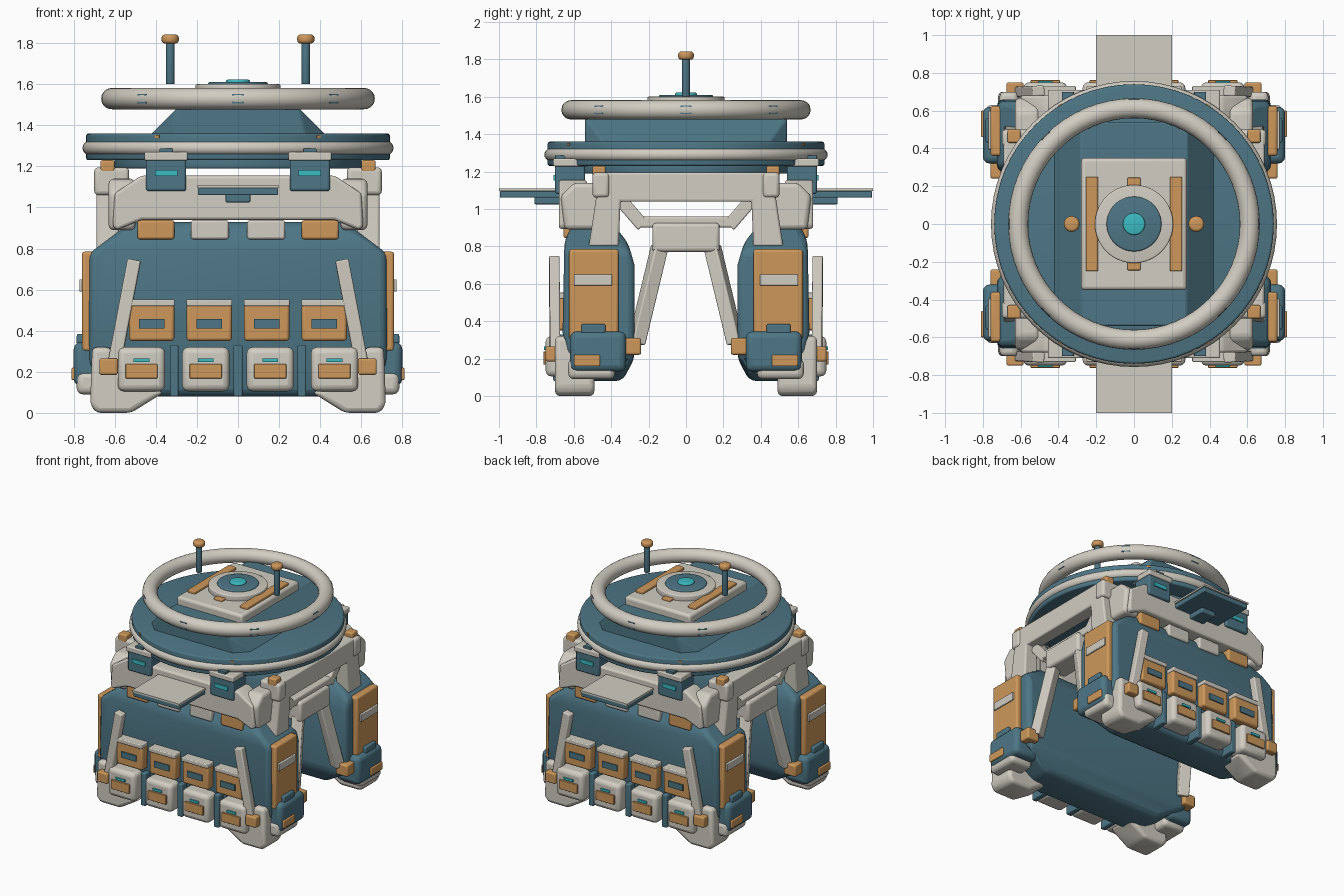
import bpy, bmesh, math
from mathutils import Vector, Matrix

cube = bpy.data.objects.get("Cube")
if cube:
    bpy.data.objects.remove(cube, do_unlink=True)


def material(name, r, g, b):
    m = bpy.data.materials.new(name)
    m.use_nodes = True
    m.diffuse_color = (r, g, b, 1)
    m.node_tree.nodes["Principled BSDF"].inputs["Base Color"].default_value = (r, g, b, 1)
    return m


BLUE = material("slate blue", 0.075, 0.18, 0.235)
GREY = material("warm grey", 0.64, 0.61, 0.54)
TAN = material("orange tan", 0.62, 0.315, 0.105)
TEAL = material("bright teal", 0.045, 0.5, 0.54)


def finish(name, bm, mat, mirror="XY", bevel=0.0):
    """Turn a bmesh into an object, with rounded edges and mirrored copies."""
    bmesh.ops.recalc_face_normals(bm, faces=bm.faces)
    mesh = bpy.data.meshes.new(name)
    bm.to_mesh(mesh)
    bm.free()
    mesh.materials.append(mat)
    ob = bpy.data.objects.new(name, mesh)
    bpy.context.collection.objects.link(ob)
    if bevel:
        mod = ob.modifiers.new("Bevel", "BEVEL")
        mod.width, mod.segments, mod.limit_method = bevel, 3, "ANGLE"
        mod.angle_limit = math.radians(20)
    if mirror:
        mod = ob.modifiers.new("Mirror", "MIRROR")
        mod.use_axis = ("X" in mirror, "Y" in mirror, False)
        mod.use_mirror_merge = False
    bpy.ops.object.select_all(action="DESELECT")
    ob.select_set(True)
    bpy.context.view_layer.objects.active = ob
    bpy.ops.object.shade_smooth_by_angle(angle=math.radians(35))
    return ob


def box(name, x, y, z, mat, mirror="XY", bevel=0.0, turn=0.0):
    """Box between the given (low, high) pairs, turned about the vertical axis."""
    bm = bmesh.new()
    mid = Vector([sum(r) / 2 for r in (x, y, z)])
    size = [r[1] - r[0] for r in (x, y, z)]
    bmesh.ops.create_cube(bm, size=1, matrix=Matrix.Rotation(turn, 4, "Z")
                          @ Matrix.Translation(mid) @ Matrix.Diagonal((*size, 1)))
    return finish(name, bm, mat, mirror, bevel)


def prism(name, pts, axis, a, b, mat, mirror="XY", bevel=0.0, cuts=()):
    """Extrude a profile along x (points are y,z) or along y (points are x,z)."""
    bm = bmesh.new()
    place = (lambda p, t: (t, *p)) if axis == "x" else (lambda p, t: (p[0], t, p[1]))
    face = bm.faces.new([bm.verts.new(place(p, a)) for p in pts])
    new = bmesh.ops.extrude_face_region(bm, geom=[face])["geom"]
    shift = (b - a, 0, 0) if axis == "x" else (0, b - a, 0)
    bmesh.ops.translate(bm, verts=[v for v in new if isinstance(v, bmesh.types.BMVert)], vec=shift)
    for co, no in cuts:
        geom = bm.verts[:] + bm.edges[:] + bm.faces[:]
        out = bmesh.ops.bisect_plane(bm, geom=geom, plane_co=co, plane_no=no, clear_outer=True)
        rim = [e for e in out["geom_cut"] if isinstance(e, bmesh.types.BMEdge)]
        bmesh.ops.edgenet_fill(bm, edges=rim)
    return finish(name, bm, mat, mirror, bevel)


def beam(name, p, q, wx, wy, mat):
    """Slanted bar from p to q."""
    p, q = Vector(p), Vector(q)
    bm = bmesh.new()
    rot = (q - p).to_track_quat("Z", "Y").to_matrix().to_4x4()
    bmesh.ops.create_cube(bm, size=1, matrix=Matrix.Translation((p + q) / 2) @ rot
                          @ Matrix.Diagonal((wx, wy, (q - p).length, 1)))
    return finish(name, bm, mat, "XY", 0.008)


def lathe(name, profile, mat, mirror="", x=0.0, steps=64, closed=False):
    """Spin an (r, z) profile around a vertical axis."""
    bm = bmesh.new()
    vs = [bm.verts.new((r, 0, z)) for r, z in profile]
    es = [bm.edges.new(e) for e in zip(vs, vs[1:])]
    if closed:
        es.append(bm.edges.new((vs[-1], vs[0])))
    bmesh.ops.spin(bm, geom=vs + es, cent=(0, 0, 0), axis=(0, 0, 1), angle=math.tau, steps=steps)
    bmesh.ops.remove_doubles(bm, verts=bm.verts, dist=0.0001)
    bmesh.ops.translate(bm, verts=bm.verts, vec=(x, 0, 0))
    return finish(name, bm, mat, mirror)


def disc(name, r, z0, z1, mat, c=0.008, **kw):
    """Solid disc whose rim is rounded by c."""
    arc = [(math.sin(a), math.cos(a)) for a in (0, math.pi / 6, math.pi / 3, math.pi / 2)]
    low = [(r - c + c * s, z0 + c - c * k) for s, k in arc]
    high = [(r - c + c * s, z1 - c + c * k) for s, k in reversed(arc)]
    return lathe(name, [(0, z0), *low, *high, (0, z1)], mat, **kw)


def ring(name, major, minor, height, z, mat):
    angles = [math.tau * i / 20 for i in range(20)]
    return lathe(name, [(major + minor * math.cos(a), z + height * math.sin(a)) for a in angles],
                 mat, closed=True)


# Front and back leg slabs with clipped corners
cuts = []
for s in (-1, 1):
    cuts += [((s * 0.52, 0, 0.93), (s * 0.6, 0, 0.8)), ((s * 0.5, 0, 0.08), (s * 0.5, 0, -0.8))]
prism("leg_slab", [(-0.4, 0.93), (-0.6, 0.93), (-0.65, 0.83), (-0.66, 0.34), (-0.61, 0.08),
                   (-0.34, 0.08), (-0.275, 0.2), (-0.275, 0.7), (-0.31, 0.82)],
      "x", -0.725, 0.725, BLUE, "Y", 0.045, cuts)

# Corner feet
prism("foot", [(0.52, 0), (0.69, 0), (0.72, 0.04), (0.71, 0.32), (0.62, 0.32), (0.56, 0.16), (0.36, 0.1)],
      "y", -0.7, -0.49, GREY, bevel=0.025)
box("foot_side_pad", (0.6, 0.785), (-0.63, -0.38), (0.09, 0.2), GREY, bevel=0.03)

# Side of each leg: panel, strip and hip box
box("side_panel", (0.69, 0.76), (-0.625, -0.36), (0.3, 0.785), TAN, bevel=0.015)
box("side_panel_strip", (0.75, 0.772), (-0.6, -0.395), (0.59, 0.65), GREY, bevel=0.005)
box("side_box", (0.6, 0.8), (-0.62, -0.32), (0.13, 0.345), BLUE, bevel=0.035)
box("side_box_latch", (0.72, 0.785), (-0.56, -0.43), (0.33, 0.385), BLUE, bevel=0.01)
box("side_box_plate", (0.78, 0.81), (-0.6, -0.46), (0.16, 0.22), TAN, bevel=0.006)

# Pouches, boxes and fins on the outer leg faces
for i, x in enumerate((0.14, 0.42)):
    box(f"upper_pouch_{i}", (x - 0.11, x + 0.11), (-0.72, -0.62), (0.35, 0.53), TAN, bevel=0.015)
    box(f"upper_pouch_lid_{i}", (x - 0.112, x + 0.112), (-0.73, -0.62), (0.52, 0.552), GREY, bevel=0.006)
    box(f"upper_pouch_slot_{i}", (x - 0.062, x + 0.062), (-0.728, -0.7), (0.412, 0.458), BLUE)
for i, x in enumerate((0.157, 0.47)):
    box(f"lower_pouch_{i}", (x - 0.115, x + 0.115), (-0.75, -0.6), (0.105, 0.32), GREY, bevel=0.03)
    box(f"lower_pouch_plate_{i}", (x - 0.078, x + 0.078), (-0.762, -0.73), (0.168, 0.238), TAN, bevel=0.004)
    box(f"lower_pouch_light_{i}", (x - 0.038, x + 0.038), (-0.758, -0.73), (0.247, 0.265), TEAL)
box("outer_fin", (0.29, 0.332), (-0.71, -0.58), (0.08, 0.33), BLUE, bevel=0.008)
box("middle_fin", (-0.022, 0.022), (-0.71, -0.58), (0.08, 0.33), BLUE, "Y", 0.008)
box("grey_top_panel", (0.045, 0.23), (-0.655, -0.56), (0.845, 0.938), GREY, bevel=0.012)
box("tan_top_panel", (0.31, 0.49), (-0.655, -0.56), (0.845, 0.938), TAN, bevel=0.012)

# Outer braces and their blocks
beam("outer_brace", (0.605, -0.7, 0.22), (0.505, -0.705, 0.745), 0.055, 0.065, GREY)
box("outer_brace_block", (0.585, 0.675), (-0.75, -0.66), (0.185, 0.265), TAN, bevel=0.01)

# Cross beams at the front and back of the frame
prism("cross_beam", [(-0.47, 0.94), (-0.59, 0.89), (-0.61, 0.91), (-0.6, 1.07), (-0.47, 1.155),
                     (0.47, 1.155), (0.6, 1.07), (0.61, 0.91), (0.59, 0.89), (0.47, 0.94)],
      "y", -0.68, -0.53, GREY, "Y", 0.02)

# Side arches with corner posts and studs
prism("side_arch", [(-0.47, 1.195), (-0.47, 1.13), (-0.52, 0.8), (-0.36, 0.8), (-0.35, 1.04),
                    (0.35, 1.04), (0.36, 0.8), (0.52, 0.8), (0.47, 1.13), (0.47, 1.195)],
      "x", 0.58, 0.69, GREY, "X", 0.012)
box("arch_end", (0.53, 0.7), (-0.5, -0.41), (1.06, 1.195), GREY, bevel=0.02)
prism("corner_post", [(-0.65, 0.89), (-0.4, 0.89), (-0.4, 1.14), (-0.6, 1.14), (-0.67, 1.07)],
      "x", 0.5, 0.63, GREY, bevel=0.025)
box("corner_stud", (0.6, 0.67), (-0.5, -0.43), (1.17, 1.23), TAN, bevel=0.01)

# Inner hip joint and struts
box("hip_block", (0.48, 0.66), (-0.18, 0.18), (0.77, 0.925), GREY, "X", 0.02)
box("hip_lip", (0.5, 0.63), (-0.25, 0.25), (0.9, 0.96), GREY, "X", 0.012)
beam("upper_strut", (0.58, -0.23, 0.91), (0.58, -0.36, 1.06), 0.1, 0.07, GREY)
beam("inner_strut", (0.61, -0.14, 0.8), (0.66, -0.265, 0.28), 0.08, 0.075, GREY)
box("inner_strut_block", (0.66, 0.76), (-0.335, -0.24), (0.22, 0.31), TAN, bevel=0.012)

# Lamp boxes and fold-out trays
box("lamp_box", (0.252, 0.448), (-0.7, -0.54), (1.08, 1.24), BLUE, bevel=0.012)
box("lamp_cap", (0.245, 0.455), (-0.71, -0.52), (1.228, 1.27), GREY, bevel=0.008)
box("lamp_latch", (0.318, 0.382), (-0.7, -0.6), (1.26, 1.287), BLUE, bevel=0.004)
box("lamp_light", (0.295, 0.405), (-0.708, -0.68), (1.152, 1.182), TEAL)
box("tray_base", (-0.195, 0.195), (-0.995, -0.66), (1.06, 1.095), BLUE, "Y", 0.006)
box("tray_top", (-0.2, 0.2), (-1.0, -0.66), (1.095, 1.108), GREY, "Y")
box("tray_bracket", (-0.06, 0.06), (-0.81, -0.66), (1.025, 1.065), BLUE, "Y", 0.006)

# Round deck with small rim markers
disc("deck_core", 0.6, 1.19, 1.25, BLUE)
disc("deck", 0.74, 1.23, 1.36, BLUE, 0.012)
ring("deck_bumper", 0.722, 0.035, 0.035, 1.29, GREY)
for s in (-1, 1):
    box("deck_marker", (-0.012, 0.012), (-0.744, -0.72), (1.338, 1.352), TAN, "Y", 0, s * math.radians(32))

# Roof with sloping sides
prism("roof", [(-0.43, 1.35), (-0.28, 1.5), (0.28, 1.5), (0.43, 1.35)], "y", -0.54, 0.54, BLUE, "", 0.01,
      [((sx * 0.33, sy * 0.54, 1.36), (sx * 0.7, sy * 0.7, 0.2)) for sx in (-1, 1) for sy in (-1, 1)])
box("roof_plate", (-0.28, 0.28), (-0.35, 0.35), (1.48, 1.56), GREY, "", 0.02)
box("roof_rail", (0.19, 0.255), (-0.25, 0.25), (1.55, 1.58), TAN, "X", 0.006)
box("roof_tab", (-0.035, 0.035), (-0.245, -0.18), (1.55, 1.575), TAN, "Y", 0.006)
disc("hatch_rim", 0.207, 1.55, 1.6, GREY)
disc("hatch_lid", 0.145, 1.58, 1.61, BLUE)
disc("hatch_light", 0.058, 1.6, 1.622, TEAL, steps=32)

# Halo ring with inset markers
ring("halo_ring", 0.613, 0.053, 0.052, 1.53, GREY)
for i in range(8):
    box(f"halo_marker_{i}", (-0.03, 0.03), (-0.6625, -0.62), (1.507, 1.553), BLUE, "", 0, i * math.tau / 8)

# Antennas
disc("antenna_mast", 0.021, 1.6, 1.81, BLUE, 0.004, mirror="X", x=0.33, steps=20)
disc("antenna_cap", 0.042, 1.798, 1.842, TAN, 0.016, mirror="X", x=0.33, steps=20)
